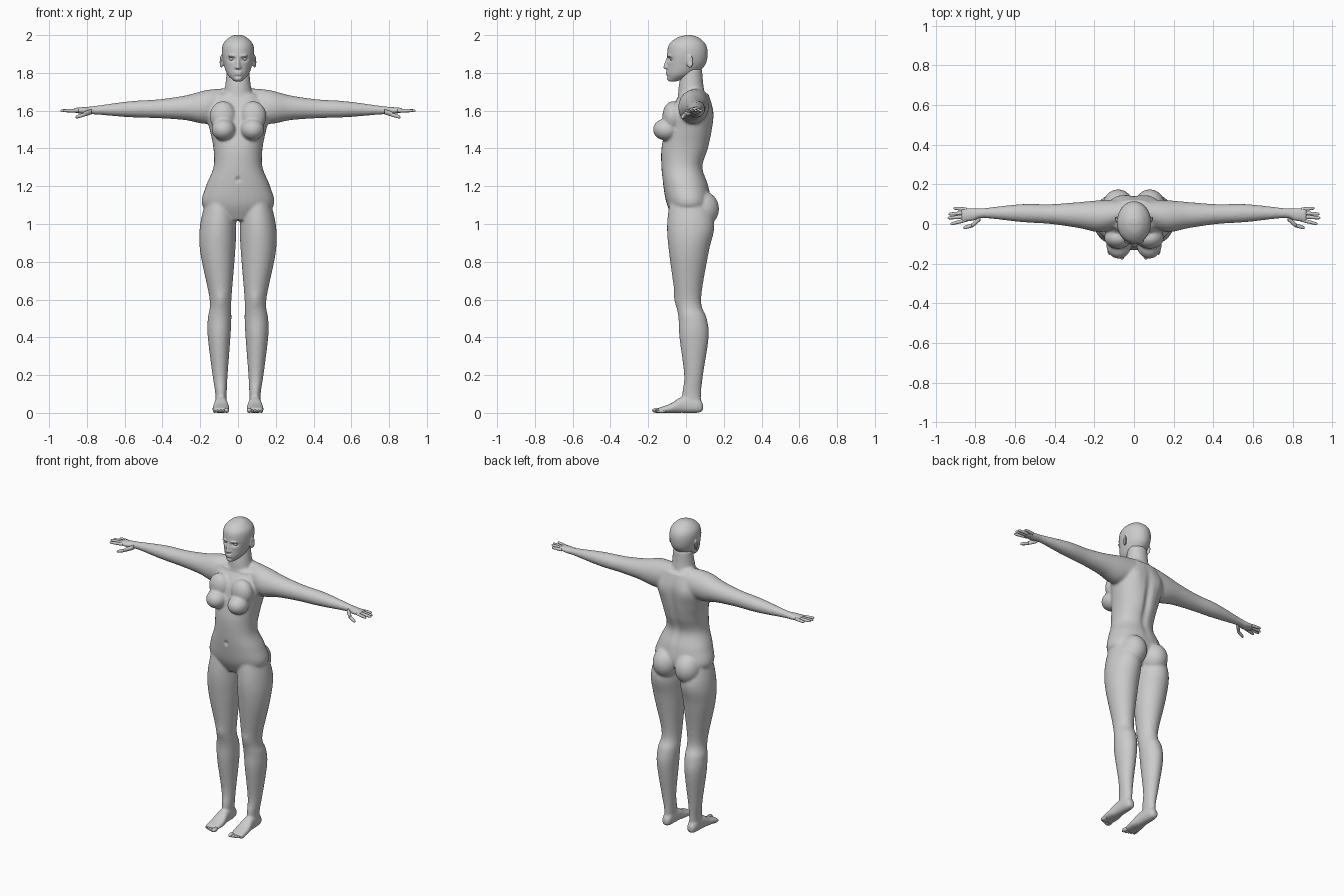
import bpy
import bmesh
import math
from mathutils import Matrix, Vector

cube = bpy.data.objects.get("Cube")
if cube:
    bpy.data.objects.remove(cube, do_unlink=True)

# One neutral grey for the whole figure
shade = (0.6, 0.6, 0.6, 1)
grey = bpy.data.materials.new("neutral_grey")
grey.use_nodes = True
grey.diffuse_color = shade
for node in grey.node_tree.nodes:
    if node.type == "BSDF_PRINCIPLED":
        node.inputs["Base Color"].default_value = shade


def spline(rows, steps=6):
    """Smoothly refine a list of section rows."""
    refined = []
    for i in range(len(rows) - 1):
        before, after = rows[max(i - 1, 0)], rows[min(i + 2, len(rows) - 1)]
        for step in range(steps):
            t = step / steps
            row = []
            for a, b, c, d in zip(before, rows[i], rows[i + 1], after):
                cubic = t * (3 * (b - c) + d - a)
                row.append(b + t / 2 * (c - a + t * (2 * a - 5 * b + 4 * c - d + cubic)))
            refined.append(row)
    return refined + [list(rows[-1])]


def rounded(low, high, wave, power):
    """One coordinate of a superellipse between two limits."""
    reach = math.copysign(abs(wave) ** (2 / power), wave)
    return (low + high) / 2 + (high - low) / 2 * reach


def tube(bm, axis, rows, power=2.0, sides=32):
    """Closed loft; each row is a position, then low and high limits across it."""
    rings = []
    for along, a_low, a_high, b_low, b_high in spline(rows):
        ring = []
        for k in range(sides):
            angle = math.tau * k / sides
            a = rounded(a_low, a_high, math.cos(angle), power)
            b = rounded(b_low, b_high, math.sin(angle), power)
            place = {"x": (along, a, b), "y": (a, along, b), "z": (a, b, along)}[axis]
            ring.append(bm.verts.new(place))
        rings.append(ring)
    for lower, upper in zip(rings, rings[1:]):
        for k in range(sides):
            j = (k + 1) % sides
            bm.faces.new((lower[k], lower[j], upper[j], upper[k]))
    bm.faces.new(rings[0])
    bm.faces.new(rings[-1])


def middle_tube(bm, rows, power=2.0):
    """Upright loft, symmetric about the middle; rows hold height, half width, front, back."""
    full = [(height, -half, half, front, back) for height, half, front, back in rows]
    tube(bm, "z", full, power)


def ball(bm, centre, radii, turn=0.0):
    placement = Matrix.Translation(centre) @ Matrix.Rotation(turn, 4, "Z")
    matrix = placement @ Matrix.Diagonal((*radii, 1))
    bmesh.ops.create_uvsphere(bm, u_segments=32, v_segments=20, radius=1, matrix=matrix)


def mirror(bm):
    """Copy everything built so far to the other side."""
    everything = bm.verts[:] + bm.edges[:] + bm.faces[:]
    for item in bmesh.ops.duplicate(bm, geom=everything)["geom"]:
        if isinstance(item, bmesh.types.BMVert):
            item.co.x *= -1


def finish(bm, name):
    """Turn the collected parts into a smooth shaded object."""
    bmesh.ops.recalc_face_normals(bm, faces=bm.faces[:])
    mesh = bpy.data.meshes.new(name)
    bm.to_mesh(mesh)
    bm.free()
    obj = bpy.data.objects.new(name, mesh)
    bpy.context.collection.objects.link(obj)
    mesh.materials.append(grey)
    mesh.shade_smooth()
    return obj


def fuse(obj, voxel, rounds):
    """Melt overlapping parts into one soft skin."""
    remesh = obj.modifiers.new("fuse", "REMESH")
    remesh.mode = "VOXEL"
    remesh.voxel_size = voxel
    soften = obj.modifiers.new("soften", "SMOOTH")
    soften.iterations = rounds
    graph = bpy.context.evaluated_depsgraph_get()
    skin = bpy.data.meshes.new_from_object(obj.evaluated_get(graph))
    obj.modifiers.clear()
    obj.data = skin
    skin.materials.clear()
    skin.materials.append(grey)
    skin.shade_smooth()


def sculpt(obj, centre, radii, shift):
    """Push the skin softly around a point, on both sides if it is off the middle."""
    for side in ((1, -1) if centre[0] else (1,)):
        flip = Vector((side, 1, 1))
        middle, push = Vector(centre) * flip.to_4d().to_3d().x, Vector(shift)
        middle = Vector((centre[0] * side, centre[1], centre[2]))
        push.x *= side
        for vert in obj.data.vertices:
            if abs(vert.co.z - middle.z) < 3 * radii[2]:
                offset = vert.co - middle
                distance = sum((o / r) ** 2 for o, r in zip(offset, radii))
                vert.co += push * math.exp(-distance)


# Arm with palm
bm = bmesh.new()
tube(bm, "x", [
    (.03, .01, .12, 1.56, 1.72), (.16, -.04, .12, 1.53, 1.71), (.28, -.02, .11, 1.55, 1.68),
    (.42, 0, .1, 1.56, 1.66), (.57, .01, .1, 1.565, 1.65), (.76, .03, .08, 1.58, 1.625),
    (.81, .015, .08, 1.58, 1.62), (.87, .01, .08, 1.59, 1.615)])
# Leg
tube(bm, "z", [
    (1.16, .03, .16, -.08, .1), (1, .01, .2, -.1, .15), (.85, .015, .2, -.09, .12),
    (.6, .035, .15, -.055, .08), (.5, .035, .16, -.04, .11), (.4, .04, .16, -.035, .12),
    (.2, .055, .135, -.01, .09), (.1, .06, .12, -.02, .08), (.02, .065, .12, -.01, .08)])
# Foot
tube(bm, "y", [
    (.09, .07, .11, .01, .05), (.06, .06, .12, 0, .08), (-.02, .055, .125, 0, .085),
    (-.08, .045, .135, 0, .05), (-.15, .05, .135, 0, .025)], 2.4)
# Buttock, breast and upper chest
ball(bm, (.08, .085, 1.08), (.08, .09, .095))
ball(bm, (.077, -.105, 1.5), (.063, .07, .058))
ball(bm, (.08, -.07, 1.57), (.07, .055, .08))
mirror(bm)
# Torso and neck
middle_tube(bm, [
    (1.02, .1, -.06, .07), (1.1, .19, -.1, .13), (1.2, .17, -.12, .12), (1.3, .13, -.13, .09),
    (1.4, .13, -.13, .12), (1.5, .15, -.11, .14), (1.6, .17, -.085, .145), (1.69, .12, -.03, .12)], 2.2)
middle_tube(bm, [(1.62, .1, -.04, .12), (1.72, .07, -.04, .095), (1.82, .06, -.02, .085)])
body = finish(bm, "body")
fuse(body, .007, 8)
# Spine, shoulder blades, navel, collarbones and knees
sculpt(body, (0, .14, 1.42), (.022, .1, .17), (0, -.015, 0))
sculpt(body, (.085, .14, 1.57), (.04, .07, .06), (0, .007, 0))
sculpt(body, (0, -.13, 1.235), (.01, .03, .013), (0, .012, 0))
sculpt(body, (.075, -.04, 1.68), (.05, .05, .01), (0, -.006, 0))
sculpt(body, (.09, -.05, .6), (.03, .04, .04), (0, -.007, 0))

# Head: ears, brows and nostrils, then skull, nose, lips and chin
bm = bmesh.new()
ball(bm, (.088, .02, 1.86), (.007, .02, .035), -.45)
ball(bm, (.03, -.093, 1.89), (.022, .009, .006), .25)
ball(bm, (.01, -.1, 1.83), (.01, .01, .008))
mirror(bm)
middle_tube(bm, [
    (1.755, .02, -.09, -.05), (1.79, .055, -.1, .045), (1.84, .075, -.1, .1), (1.9, .086, -.1, .115),
    (1.95, .08, -.09, .105), (1.985, .05, -.05, .07), (2, .02, 0, .03)])
middle_tube(bm, [(1.82, .01, -.11, -.08), (1.83, .013, -.12, -.08), (1.89, .007, -.1, -.08)])
for height in (1.804, 1.793):
    ball(bm, (0, -.094, height), (.023, .013, .006))
ball(bm, (0, -.088, 1.77), (.02, .013, .013))
head = finish(bm, "head")
fuse(head, .0045, 4)
# Eye sockets and ear bowls
sculpt(head, (.033, -.09, 1.873), (.02, .04, .012), (0, .013, 0))
sculpt(head, (.1, .02, 1.865), (.008, .01, .018), (-.007, 0, 0))

# Closed eyelids
bm = bmesh.new()
ball(bm, (.033, -.07, 1.873), (.016, .016, .009), .2)
mirror(bm)
finish(bm, "eyelids")


def finger(bm, start, end, radius):
    rows = []
    for fraction, scale in ((0, 1), (.5, 1), (.9, .8), (1, .3)):
        x, y, z = Vector(start).lerp(Vector(end), fraction)
        r = radius * scale
        rows.append((x, y - r, y + r, z - r, z + r))
    tube(bm, "x", rows, sides=14)


# Fingers and two-part thumb
bm = bmesh.new()
for i, (tip_x, tip_y) in enumerate(((.925, 0), (.94, .03), (.935, .05), (.91, .08))):
    finger(bm, (.845, .02 + .018 * i, 1.6), (tip_x, tip_y, 1.6), .009)
finger(bm, (.775, .03, 1.595), (.82, -.01, 1.58), .014)
finger(bm, (.81, -.005, 1.58), (.86, -.02, 1.565), .01)
mirror(bm)
finish(bm, "fingers")

# Toes
bm = bmesh.new()
for i in range(5):
    radius = .009 if i else .013
    ball(bm, (.06 + .016 * i, .006 * i - .154, radius), (radius, .026, radius))
mirror(bm)
finish(bm, "toes")
